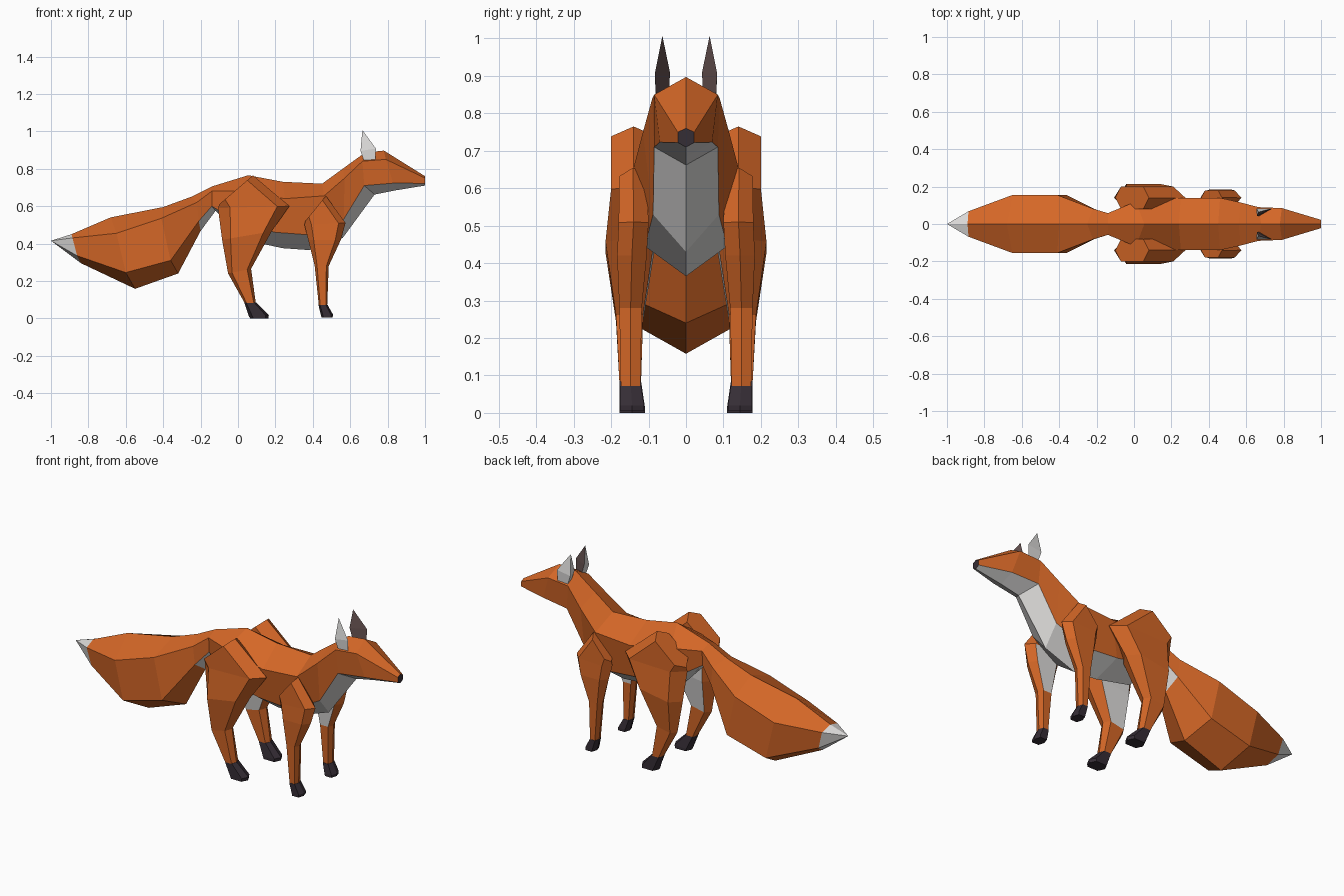
import bpy, bmesh
from mathutils import Vector


def material(name, rgb):
    m = bpy.data.materials.new(name)
    m.diffuse_color = (*rgb, 1)
    return m


ORANGE = material("orange fur", (0.66, 0.135, 0.02))
WHITE = material("white fur", (0.72, 0.71, 0.70))
DARK = material("dark paw", (0.036, 0.026, 0.036))
BROWN = material("ear brown", (0.125, 0.08, 0.077))


def loft(name, rings, mats, rule, mirror=False):
    """Skin rings of equal point count, cap both ends, colour by rule(ring, side)."""
    bm = bmesh.new()
    vs = [[bm.verts.new(p) for p in r] for r in rings]
    n = len(rings[0])
    for i in range(len(rings) - 1):
        for j in range(n):
            k = (j + 1) % n
            f = bm.faces.new((vs[i][j], vs[i][k], vs[i + 1][k], vs[i + 1][j]))
            f.material_index = rule(i, j)
    for i, r in ((-1, vs[0]), (len(rings) - 1, vs[-1])):
        bm.faces.new(r).material_index = rule(i, -1)
    bmesh.ops.remove_doubles(bm, verts=bm.verts, dist=0.0005)
    bmesh.ops.recalc_face_normals(bm, faces=bm.faces)
    me = bpy.data.meshes.new(name)
    bm.to_mesh(me)
    bm.free()
    for m in mats:
        me.materials.append(m)
    ob = bpy.data.objects.new(name, me)
    bpy.context.collection.objects.link(ob)
    if mirror:
        mod = ob.modifiers.new("mirror", 'MIRROR')
        mod.use_axis = (False, True, False)
        mod.use_mirror_merge = False
    return ob


# Body, tail and head: top (x,z), upper side (x,y,z), lower side (x,y,z), bottom (x,z)
BODY = [
    (-1, .415, -1, 0, .415, -1, 0, .415, -1, .415),
    (-.89, .45, -.885, .068, .43, -.86, .062, .335, -.84, .295),
    (-.68, .54, -.65, .155, .455, -.60, .155, .245, -.55, .158),
    (-.40, .595, -.41, .155, .535, -.36, .155, .31, -.32, .24),
    (-.25, .65, -.22, .082, .62, -.21, .08, .52, -.20, .467),
    (-.14, .705, -.14, .058, .68, -.14, .055, .60, -.12, .575),
    (.055, .765, .01, .12, .68, .02, .10, .50, .03, .42),
    (.24, .73, .25, .14, .64, .20, .11, .46, .24, .375),
    (.45, .72, .46, .14, .655, .40, .11, .445, .38, .365),
    (.56, .80, .57, .115, .75, .565, .088, .53, .56, .43),
    (.68, .887, .665, .09, .84, .675, .085, .71, .73, .662),
    (.78, .897, .79, .085, .85, .83, .07, .723, .84, .684),
    (1, .76, 1, .022, .75, 1, .022, .722, 1, .71),
]


def body_ring(r):
    tx, tz, ux, uy, uz, lx, ly, lz, bx, bz = r
    return [(tx, 0, tz), (ux, uy, uz), (lx, ly, lz), (bx, 0, bz),
            (lx, -ly, lz), (ux, -uy, uz)]


def body_colour(i, j):
    if j == -1:
        return 2 if i > 0 else 1          # nose cap
    if i == 0:
        return 1                          # tail tip
    return 1 if i >= 4 and j in (2, 3) else 0   # belly, throat and jaw


loft("body", [body_ring(r) for r in BODY], [ORANGE, WHITE, DARK], body_colour)


# Legs and paws: front (x,z), back (x,z), inner y, outer y
def leg_ring(r, t=0.17):
    fx, fz, bx, bz, yi, yo = r
    f, b, mid = Vector((fx, 0, fz)), Vector((bx, 0, bz)), (yi + yo) / 2
    p = [f, f.lerp(b, t), b.lerp(f, t), b, b.lerp(f, t), f.lerp(b, t)]
    return [(v.x, y, v.z) for v, y in zip(p, (mid, yo, yo, mid, yi, yi))]


LEGS = {
    "hind": ([(.08, .765, -.10, .61, .08, .20),
              (.275, .60, -.107, .59, .08, .20),
              (.18, .465, -.085, .42, .085, .215),
              (.07, .265, -.053, .24, .115, .187),
              (.095, .083, .035, .083, .12, .178)],
             [(.097, .085, .033, .085, .12, .178),
              (.165, .018, .058, .012, .11, .178),
              (.162, 0, .065, 0, .11, .178)]),
    "front": ([(.47, .655, .36, .52, .105, .178),
               (.575, .51, .355, .50, .10, .18),
               (.55, .42, .375, .42, .105, .184),
               (.485, .28, .41, .28, .118, .178),
               (.477, .07, .432, .07, .122, .174)],
              [(.479, .072, .43, .072, .12, .175),
               (.508, .02, .443, .018, .112, .176),
               (.506, .005, .447, .005, .112, .176)]),
}
for name, (leg, paw) in LEGS.items():
    # white fur on the inner thigh only
    loft(name + "_leg", [leg_ring(r) for r in leg], [ORANGE, WHITE],
         lambda i, j: int(j == 4 and 0 < i < 3), True)
    loft(name + "_paw", [leg_ring(r) for r in paw], [DARK], lambda i, j: 0, True)

# Ears: triangular section, brown inside and white outside
EARS = [[(.735, .080, .84), (.68, .045, .835), (.675, .080, .835)],
        [(.737, .083, .908), (.657, .043, .91), (.655, .083, .895)],
        [(.665, .063, 1.007)] * 3]
loft("ear", EARS, [WHITE, BROWN], lambda i, j: int(j == 0), True)
